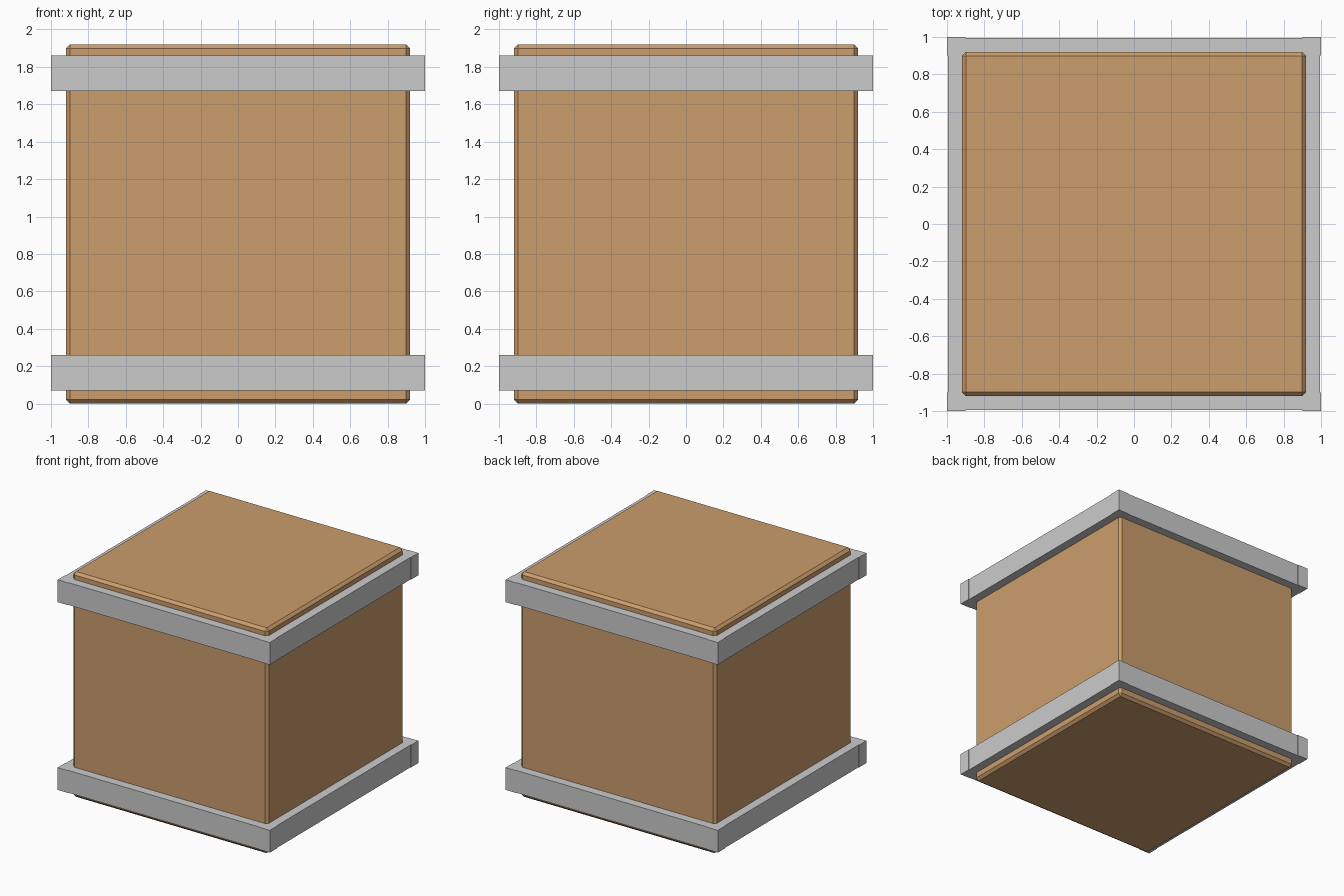
import bpy

if "Cube" in bpy.data.objects:
    bpy.data.objects.remove(bpy.data.objects["Cube"])

BOX = 0.92      # half width of the crate body
HEIGHT = 1.92
STRIP = 0.995   # outer face of the straight band strips
CORNER = 1.0    # outer face of the slightly raised band corners
CORNER_IN = 0.9


def block(name, lo, hi):
    """Axis-aligned box between two opposite corners."""
    size = [b - a for a, b in zip(lo, hi)]
    mid = [(a + b) / 2 for a, b in zip(lo, hi)]
    bpy.ops.mesh.primitive_cube_add(size=1, location=mid)
    ob = bpy.context.object
    ob.name = name
    ob.scale = size
    bpy.ops.object.transform_apply(location=True, rotation=True, scale=True)
    return ob


# Wooden body with chamfered edges
body = block("crate_body", (-BOX, -BOX, 0), (BOX, BOX, HEIGHT))
bevel = body.modifiers.new("chamfer", 'BEVEL')
bevel.width = 0.022
bevel.segments = 1
wood = bpy.data.materials.new("wood")
wood.diffuse_color = (0.60, 0.34, 0.15, 1)
wood.use_nodes = True
wood.node_tree.nodes["Principled BSDF"].inputs["Base Color"].default_value = wood.diffuse_color
body.data.materials.append(wood)

# Two metal bands, each of four strips and four corner pieces
for level, z0, z1 in (("lower", 0.07, 0.26), ("upper", 1.67, 1.86)):
    for side, s in (("minus", -1), ("plus", 1)):
        a, b = sorted((s * BOX, s * STRIP))
        block(f"{level}_band_x_{side}", (a, -CORNER_IN, z0), (b, CORNER_IN, z1))
        block(f"{level}_band_y_{side}", (-CORNER_IN, a, z0), (CORNER_IN, b, z1))
    for sx in (-1, 1):
        for sy in (-1, 1):
            xa, xb = sorted((sx * CORNER_IN, sx * CORNER))
            ya, yb = sorted((sy * CORNER_IN, sy * CORNER))
            block(f"{level}_band_corner", (xa, ya, z0), (xb, yb, z1))
